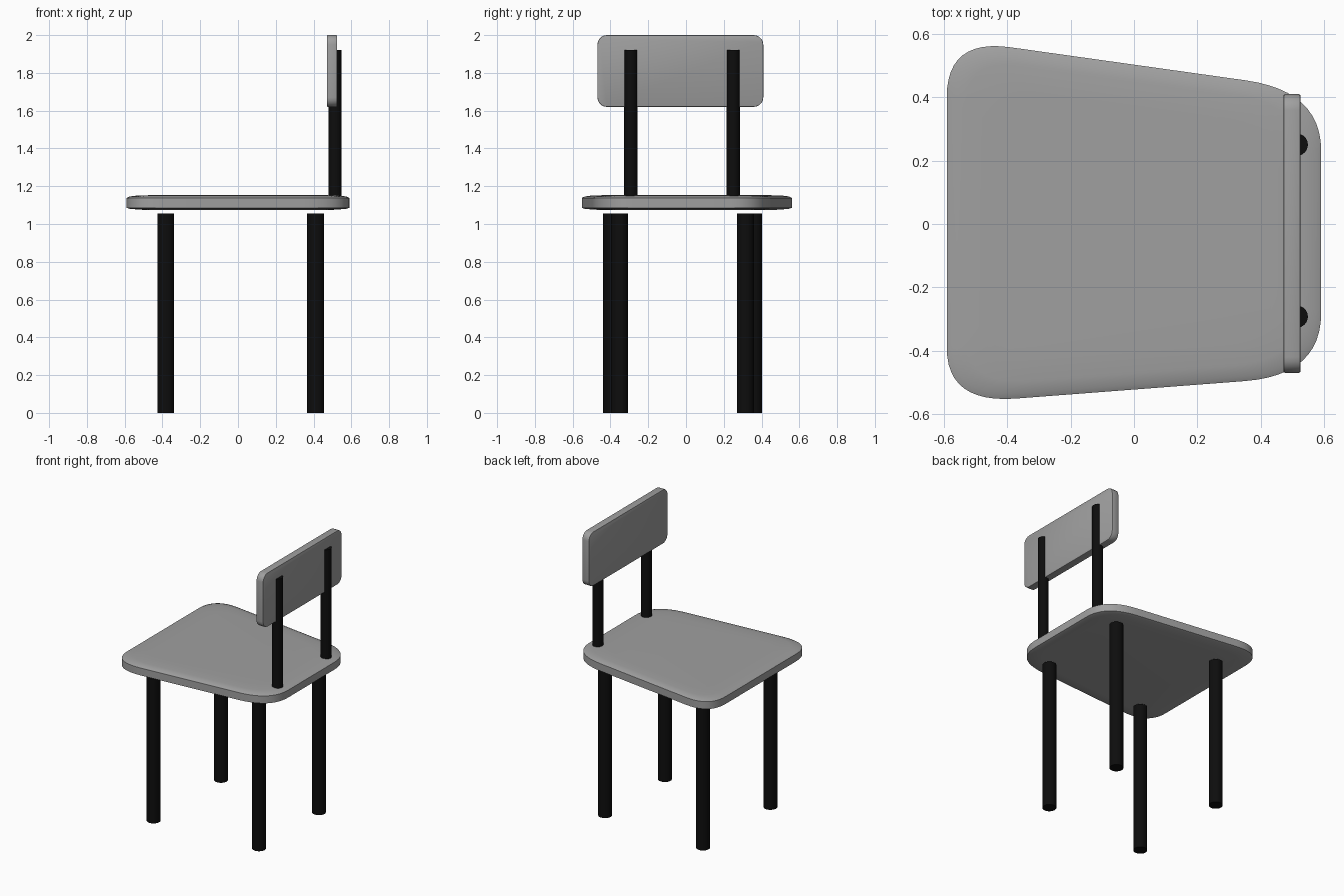
import bpy
import bmesh
from mathutils import Vector

cube = bpy.data.objects.get("Cube")
if cube:
    bpy.data.objects.remove(cube, do_unlink=True)


def make_material(name, value):
    mat = bpy.data.materials.new(name)
    mat.use_nodes = True
    color = (value, value, value, 1)
    mat.diffuse_color = color
    mat.node_tree.nodes["Principled BSDF"].inputs["Base Color"].default_value = color
    return mat


grey = make_material("mid grey", 0.35)
black = make_material("black", 0.004)


def finish(obj, name, mat):
    obj.name = obj.data.name = name
    obj.data.materials.append(mat)
    bpy.ops.object.select_all(action="DESELECT")
    obj.select_set(True)
    bpy.context.view_layer.objects.active = obj
    bpy.ops.object.shade_smooth_by_angle(angle=0.6)


def rod(name, x, y, radius, bottom, top):
    bpy.ops.mesh.primitive_cylinder_add(
        vertices=32, radius=radius, depth=top - bottom,
        location=(x, y, (bottom + top) / 2))
    finish(bpy.context.object, name, black)


def mesh_object(bm, name, mat):
    bmesh.ops.recalc_face_normals(bm, faces=bm.faces[:])
    mesh = bpy.data.meshes.new(name)
    bm.to_mesh(mesh)
    bm.free()
    obj = bpy.data.objects.new(name, mesh)
    bpy.context.collection.objects.link(obj)
    finish(obj, name, mat)


# Seat: tapered outline with curved corners (start, control, end)
corners = [
    ((-0.59, 0.40), (-0.59, 0.585), (-0.39, 0.557)),
    ((0.35, 0.453), (0.59, 0.42), (0.59, 0.23)),
    ((0.59, -0.28), (0.59, -0.476), (0.35, -0.495)),
    ((-0.37, -0.55), (-0.59, -0.567), (-0.59, -0.39)),
]
steps = 12
outline = []
for a, b, c in corners:
    a, b, c = Vector(a), Vector(b), Vector(c)
    for i in range(steps + 1):
        t = i / steps
        outline.append(a * (1 - t) ** 2 + b * 2 * t * (1 - t) + c * t * t)

# Softly domed layers from the underside to the top
layers = [(0.85, 1.075), (0.97, 1.08), (1, 1.086), (1, 1.138),
          (0.97, 1.146), (0.9, 1.151), (0.75, 1.153)]
bm = bmesh.new()
rings = [[bm.verts.new((p.x * s, p.y * s, z)) for p in outline] for s, z in layers]
n = len(outline)
for low, high in zip(rings, rings[1:]):
    for i in range(n):
        j = (i + 1) % n
        bm.faces.new((low[i], low[j], high[j], high[i]))
bm.faces.new(rings[0])
bm.faces.new(rings[-1])
mesh_object(bm, "seat", grey)

# Backrest: slab with rounded corners and slightly eased edges
bm = bmesh.new()
bmesh.ops.create_cube(bm, size=1)
bmesh.ops.scale(bm, vec=(0.054, 0.878, 0.38), verts=bm.verts[:])
bmesh.ops.translate(bm, vec=(0.498, -0.03, 1.81), verts=bm.verts[:])
across = [e for e in bm.edges if abs(e.verts[0].co.x - e.verts[1].co.x) > 0.01]
bmesh.ops.bevel(bm, geom=across, offset=0.05, segments=5, profile=0.5, affect="EDGES")
rim = [e for e in bm.edges if abs(e.verts[0].co.x - e.verts[1].co.x) < 0.001]
bmesh.ops.bevel(bm, geom=rim, offset=0.005, segments=2, profile=0.5, affect="EDGES")
mesh_object(bm, "backrest", grey)

# Backrest posts
for side, y in (("left", 0.25), ("right", -0.292)):
    rod("backrest_post_" + side, 0.513, y, 0.035, 1.13, 1.92)

# Legs, set wider apart under the broad end of the seat
legs = {
    "front_leg_left": (-0.383, -0.394), "front_leg_right": (-0.383, 0.357),
    "back_leg_left": (0.411, -0.352), "back_leg_right": (0.411, 0.315),
}
for name, (x, y) in legs.items():
    rod(name, x, y, 0.0445, 0, 1.055)
